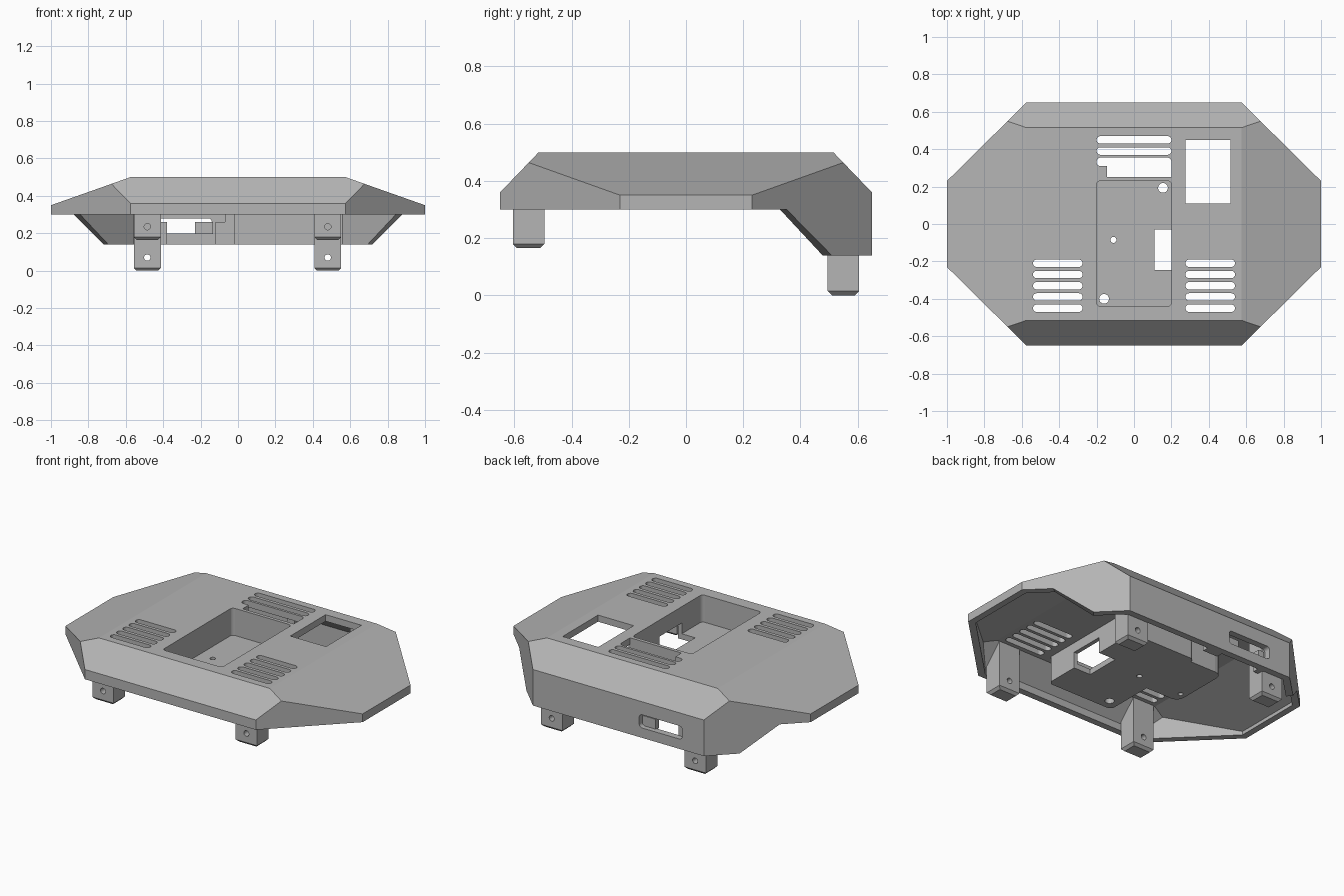
import bpy, bmesh, math
from mathutils import Vector

if "Cube" in bpy.data.objects:
    bpy.data.objects.remove(bpy.data.objects["Cube"], do_unlink=True)

grey = bpy.data.materials.new("plain_grey")
grey.use_nodes = True
COLOUR = (0.46, 0.46, 0.46, 1)
grey.diffuse_color = COLOUR
grey.node_tree.nodes["Principled BSDF"].inputs["Base Color"].default_value = COLOUR


def finish(bm, name):
    bmesh.ops.recalc_face_normals(bm, faces=bm.faces)
    mesh = bpy.data.meshes.new(name)
    bm.to_mesh(mesh)
    bm.free()
    mesh.materials.append(grey)
    ob = bpy.data.objects.new(name, mesh)
    bpy.context.collection.objects.link(ob)
    return ob


def loft(name, lower, upper):
    """Closed solid between two loops with equal point counts."""
    bm = bmesh.new()
    a = [bm.verts.new(p) for p in lower]
    b = [bm.verts.new(p) for p in upper]
    bm.faces.new(a)
    bm.faces.new(b)
    for i in range(len(a)):
        j = (i + 1) % len(a)
        bm.faces.new((a[i], a[j], b[j], b[i]))
    return finish(bm, name)


def slab(name, u, v, d, r=0.0, axis="z", steps=6):
    """Rounded rectangle in u and v, extruded over d along the axis."""
    pts = []
    if r:
        for k, (cu, cv) in enumerate(((u[1] - r, v[1] - r), (u[0] + r, v[1] - r),
                                      (u[0] + r, v[0] + r), (u[1] - r, v[0] + r))):
            for i in range(steps + 1):
                t = math.pi / 2 * (k + i / steps)
                p = (cu + r * math.cos(t), cv + r * math.sin(t))
                if not pts or math.dist(p, pts[-1]) > 1e-5:
                    pts.append(p)
        if math.dist(pts[0], pts[-1]) < 1e-5:
            pts.pop()
    else:
        pts = [(u[0], v[0]), (u[1], v[0]), (u[1], v[1]), (u[0], v[1])]
    place = (lambda p, h: (p[0], p[1], h)) if axis == "z" else (lambda p, h: (p[0], h, p[1]))
    return loft(name, [place(p, d[0]) for p in pts], [place(p, d[1]) for p in pts])


def hole(cu, cv, r, d, axis="z"):
    return slab("hole", (cu - r, cu + r), (cv - r, cv + r), d, r, axis)


def combine(ob, other, operation="DIFFERENCE"):
    mod = ob.modifiers.new("bool", "BOOLEAN")
    mod.operation, mod.object, mod.solver = operation, other, "EXACT"
    deps = bpy.context.evaluated_depsgraph_get()
    mesh = bpy.data.meshes.new_from_object(ob.evaluated_get(deps))
    ob.modifiers.clear()
    ob.data = mesh
    bpy.data.objects.remove(other, do_unlink=True)


WALL = 0.04


def octagon(t):
    c = t * math.tan(math.pi / 8)
    quarter = [(1 - t, 0.23 - c), (0.575 - c, 0.65 - t)]
    right = [(x, -y) for x, y in reversed(quarter)] + quarter
    return right + [(-x, -y) for x, y in right]


def canopy(name, t, base):
    """Octagonal block trimmed by the sloped roof planes, shrunk by t."""
    bm = bmesh.new()
    f = bm.faces.new([bm.verts.new((x, y, base)) for x, y in octagon(t)])
    ext = bmesh.ops.extrude_face_region(bm, geom=[f])["geom"]
    for v in ext:
        if isinstance(v, bmesh.types.BMVert):
            v.co.z = 0.5 - t
    for s in (1, -1):
        for p, n in ((Vector((0, s * 0.515, 0.5)), Vector((0, s * 1.04, 1))),
                     (Vector((s * 0.575, 0, 0.5)), Vector((s * 0.353, 0, 1)))):
            n.normalize()
            cut = bmesh.ops.bisect_plane(bm, geom=bm.verts[:] + bm.edges[:] + bm.faces[:],
                                         plane_co=p - n * t, plane_no=n, clear_outer=True)
            rim = [e for e in cut["geom_cut"] if isinstance(e, bmesh.types.BMEdge)]
            bmesh.ops.holes_fill(bm, edges=rim)
    bmesh.ops.remove_doubles(bm, verts=bm.verts, dist=1e-5)
    return finish(bm, name)


# Hollow roof shell
shell = canopy("shell", 0, 0.30)
combine(shell, canopy("hollow", WALL, 0.25))


# Rear skirt wrapping round the back corners, with slanted ends
def skirt_loop(f, z):
    def half(t):
        side, corner = octagon(t)[2:4]
        return corner, tuple(c + (s - c) * f for c, s in zip(corner, side))
    (c, e), (ci, ei) = half(0), half(WALL)
    flip = lambda p: (-p[0], p[1])
    return [(*p, z) for p in (e, c, flip(c), flip(e), flip(ei), flip(ci), ci, ei)]


combine(shell, loft("skirt", skirt_loop(0.335, 0.14), skirt_loop(0.71, 0.30)), "UNION")

# Pocket housing and side shelf below the roof
combine(shell, slab("housing", (-0.225, 0.225), (-0.465, 0.25), (0.301, 0.48), 0.03), "UNION")
combine(shell, slab("shelf", (-0.45, -0.1), (-0.16, 0.22), (0.301, 0.47), 0.05), "UNION")

# Pocket, with its floor window and holes
THROUGH = (0.2, 0.6)
combine(shell, slab("pocket", (-0.2, 0.2), (-0.44, 0.23), (0.335, 0.6), 0.02))
combine(shell, slab("floor_window", (0.11, 0.2), (-0.245, -0.03), (0.2, 0.4)))
combine(shell, slab("side_window", (0.19, 0.26), (-0.245, -0.03), (0.2, 0.4)))
for x, y, r in ((0.155, 0.193, 0.026), (-0.16, -0.4, 0.026), (-0.11, -0.085, 0.016)):
    combine(shell, hole(x, y, r, (0.2, 0.4)))
combine(shell, hole(-0.41, -0.09, 0.014, (0.2, 0.36)))

# Roof window, rear slots and front vents
combine(shell, slab("roof_window", (0.275, 0.515), (0.11, 0.45), THROUGH))
for y in (0.39, 0.45):
    combine(shell, slab("rear_slot", (-0.2, 0.2), (y - 0.02, y + 0.02), THROUGH, 0.02))
combine(shell, slab("wide_slot", (-0.2, 0.2), (0.31, 0.355), THROUGH, 0.02))
combine(shell, slab("wide_slot_foot", (-0.145, 0.2), (0.251, 0.335), THROUGH))
for left, right in ((-0.54, -0.275), (0.275, 0.54)):
    for i in range(5):
        y = -0.21 - 0.06 * i
        combine(shell, slab("vent", (left, right), (y - 0.02, y + 0.02), THROUGH, 0.02))

# Connector opening in the back wall
combine(shell, slab("port", (-0.43, -0.14), (0.2, 0.28), (0.58, 0.7), 0.02, "y"))

# Merge leftover coplanar faces
bm = bmesh.new()
bm.from_mesh(shell.data)
bmesh.ops.remove_doubles(bm, verts=bm.verts, dist=1e-5)
bmesh.ops.dissolve_limit(bm, angle_limit=0.01, verts=bm.verts, edges=bm.edges)
bm.to_mesh(shell.data)
bm.free()

# Blocks around the port
slab("port_stop", (-0.23, -0.135), (0.195, 0.26), (0.59, 0.62), axis="y")
slab("port_rib_outer", (-0.42, -0.38), (0.14, 0.26), (0.57, 0.615), axis="y")
slab("port_rib_inner", (-0.12, -0.02), (0.14, 0.26), (0.57, 0.615), axis="y")
slab("port_rib_upper", (-0.07, -0.02), (0.26, 0.37), (0.57, 0.615), axis="y")


# Legs with chamfered feet, sloped tops and a cross hole
def leg(name, x, s, foot):
    ys = sorted((s * 0.495, s * 0.605))
    ob = slab(name, (x - 0.072, x + 0.072), (foot, 0.48), ys, axis="y")
    bm = bmesh.new()
    bm.from_mesh(ob.data)
    for v in bm.verts:
        if v.co.z > 0.4 and abs(v.co.y) > 0.55:
            v.co.z = 0.385
    base = [e for e in bm.edges if all(v.co.z < foot + 0.01 for v in e.verts)]
    bmesh.ops.bevel(bm, geom=base, offset=0.015, segments=1, affect="EDGES")
    bm.to_mesh(ob.data)
    bm.free()
    combine(ob, hole(x, foot + 0.07, 0.017, (ys[0] - 0.1, ys[1] + 0.1), "y"))


for side, x in (("left", 0.48), ("right", -0.485)):
    leg("front_leg_" + side, x, -1, 0.165)
    leg("back_leg_" + side, x, 1, 0.0)
